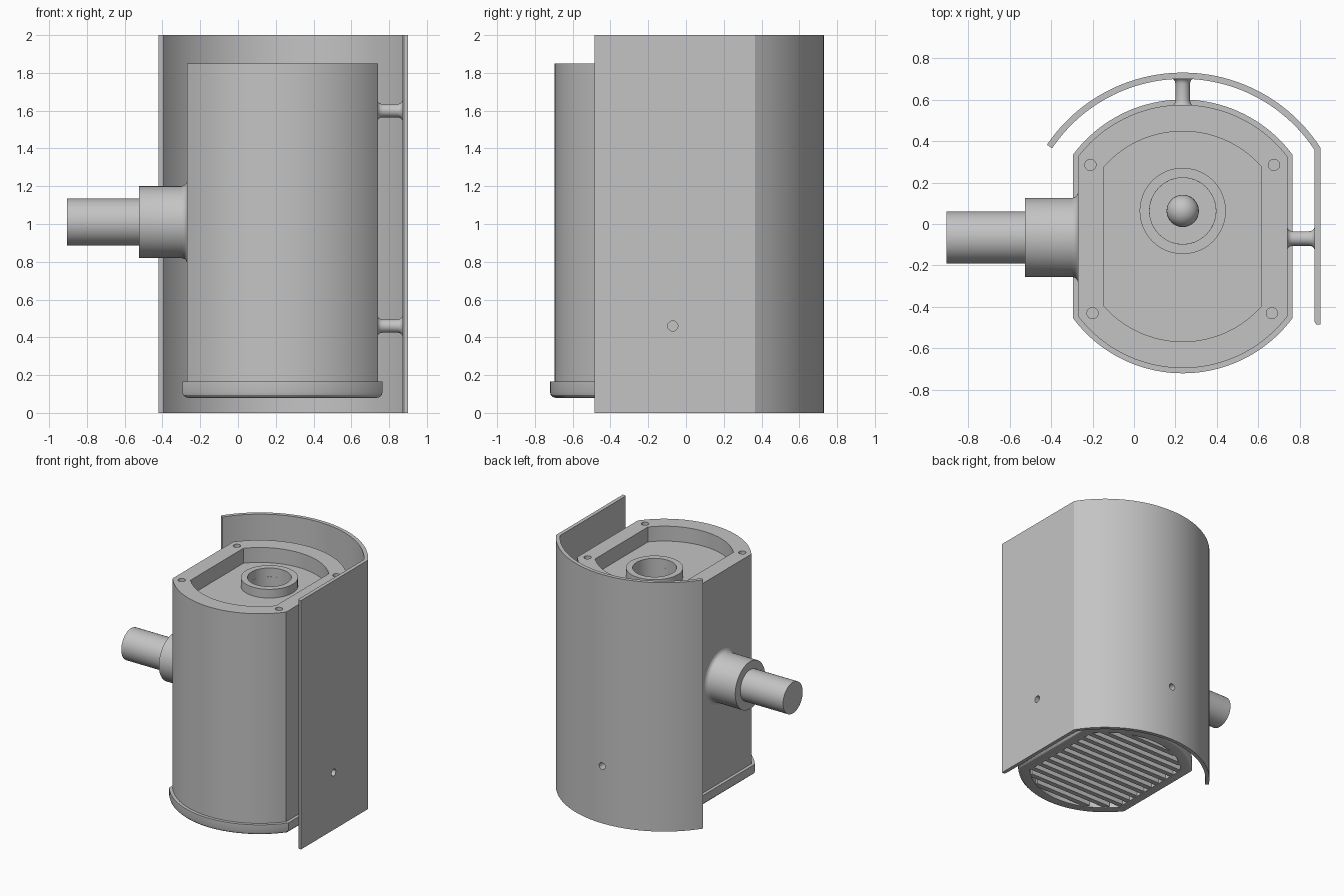
import bpy, bmesh
from math import acos, asin, sqrt, pi, radians, cos, sin
from mathutils import Vector

cube = bpy.data.objects.get("Cube")
if cube:
    bpy.data.objects.remove(cube, do_unlink=True)

grey = bpy.data.materials.new("cast grey")
grey.use_nodes = True
grey.diffuse_color = (0.55, 0.55, 0.55, 1)
grey.node_tree.nodes["Principled BSDF"].inputs["Base Color"].default_value = (0.55, 0.55, 0.55, 1)

CX, CY = 0.235, -0.06          # axis shared by housing and shield
TOP, FLOOR = 1.85, 1.73        # housing top and recess floor
PIN_Z = (0.46, 1.6)


def finish(name, bm):
    bmesh.ops.recalc_face_normals(bm, faces=bm.faces)
    mesh = bpy.data.meshes.new(name)
    bm.to_mesh(mesh)
    bm.free()
    mesh.materials.append(grey)
    obj = bpy.data.objects.new(name, mesh)
    bpy.context.collection.objects.link(obj)
    return obj


def loft(name, rings):
    """Solid through a list of equal-length rings, capped at both ends."""
    bm = bmesh.new()
    rows = [[bm.verts.new(p) for p in ring] for ring in rings]
    n = len(rows[0])
    for a, b in zip(rows, rows[1:]):
        for i in range(n):
            j = (i + 1) % n
            bm.faces.new((a[i], a[j], b[j], b[i]))
    bm.faces.new(rows[0])
    bm.faces.new(rows[-1])
    return finish(name, bm)


def outline(half, radius, z, steps=40):
    """Circle with two flat sides at x = +-half."""
    a = acos(half / radius)
    angles = [a + (pi - 2 * a) * i / steps for i in range(steps + 1)]
    angles += [t + pi for t in angles]
    return [(CX + radius * cos(t), CY + radius * sin(t), z) for t in angles]


def flat_drum(name, half, radius, levels):
    return loft(name, [outline(half - d, radius - d, z) for z, d in levels])


def lathe(name, origin, direction, profile, steps=48):
    """Turn (radius, distance) points about an axis."""
    bm = bmesh.new()
    verts = [bm.verts.new((r, 0, t)) for r, t in profile]
    edges = [bm.edges.new(pair) for pair in zip(verts, verts[1:])]
    bmesh.ops.spin(bm, geom=verts + edges, cent=(0, 0, 0), axis=(0, 0, 1),
                   angle=2 * pi, steps=steps)
    bmesh.ops.remove_doubles(bm, verts=bm.verts, dist=1e-5)
    turn = Vector(direction).to_track_quat('Z', 'Y').to_matrix()
    for v in bm.verts:
        v.co = turn @ v.co + Vector(origin)
    return finish(name, bm)


def rod(name, origin, direction, r, length):
    return lathe(name, origin, direction, [(0, 0), (r, 0), (r, length), (0, length)], 32)


def cut(obj, cutters):
    bpy.context.view_layer.objects.active = obj
    for c in cutters:
        c.hide_render = True
        mod = obj.modifiers.new("cut", 'BOOLEAN')
        mod.operation, mod.solver, mod.object = 'DIFFERENCE', 'EXACT', c
        bpy.ops.object.modifier_apply(modifier=mod.name)
        bpy.data.objects.remove(c, do_unlink=True)


parts = []

# Housing: top recess, bore, screw holes and a cavity above the grille
PORT = (CX, 0.063)
housing = flat_drum("housing", 0.505, 0.635, [(0.15, 0), (TOP, 0)])
cutters = [
    flat_drum("recess_cutter", 0.38, 0.507, [(FLOOR, 0), (2.0, 0)]),
    rod("bore_cutter", (*PORT, 1.35), (0, 0, 1), 0.16, 0.6),
    flat_drum("cavity_cutter", 0.44, 0.57, [(0, 0), (0.3, 0)]),
]
for x, y in ((-0.21, 0.285), (0.675, 0.285), (-0.2, -0.43), (0.665, -0.43)):
    cutters.append(rod("screw_cutter", (x, y, 1.73), (0, 0, 1), 0.027, 0.3))
cut(housing, cutters)
parts.append(housing)

# Base flange with a rounded lower edge
flange = flat_drum("base_flange", 0.53, 0.66,
                   [(0.08, 0.03), (0.084, 0.015), (0.095, 0.004), (0.11, 0), (0.165, 0)])
cut(flange, [flat_drum("opening_cutter", 0.44, 0.57, [(0, 0), (0.3, 0)])])
parts.append(flange)

# Grille bars across the base opening
for i in range(-6, 7):
    y = i * 0.085
    h = min(0.44, sqrt(0.57 ** 2 - y ** 2)) + 0.005
    ring = [(CX - h, CY + y - 0.02), (CX + h, CY + y - 0.02),
            (CX + h, CY + y + 0.02), (CX - h, CY + y + 0.02)]
    parts.append(loft("grille_bar", [[(*p, z) for p in ring] for z in (0.085, 0.14)]))

# Top port collar and the ball at the bottom of its bore
parts.append(lathe("port_collar", (*PORT, FLOOR - 0.01), (0, 0, 1),
                   [(0.16, 0), (0.208, 0), (0.208, 0.08), (0.16, 0.08), (0.16, 0)]))
parts.append(lathe("port_ball", (*PORT, 1.41), (0, 0, 1),
                   [(0.078 * sin(pi * i / 16), -0.078 * cos(pi * i / 16)) for i in range(17)], 32))

# Stepped side shaft with a fillet at the housing
parts.append(lathe("side_shaft", (-0.26, -0.065, 1.01), (-1, 0, 0),
                   [(0, 0), (0.215, 0), (0.215, 0.01), (0.203, 0.015), (0.195, 0.023), (0.19, 0.04),
                    (0.19, 0.265), (0.125, 0.265), (0.125, 0.645), (0, 0.645)], 64))

# Curved shield that runs into a flat side plate
R_OUT, R_IN, END = 0.79, 0.76, radians(146)
pairs = [((0.9, -0.485), (0.88, -0.485)), ((0.9, -0.475), (0.872, -0.475)),
         ((0.9, -0.46), (0.87, -0.46))]
a_out, a_in = acos(0.665 / R_OUT), acos(0.635 / R_IN)
for i in range(61):
    pair = []
    for r, a in ((R_OUT, a_out), (R_IN, a_in)):
        t = a + (END - a) * i / 60
        pair.append((CX + r * cos(t), CY + r * sin(t)))
    pairs.append(pair)
shield = loft("shield", [[(*o, 0), (*n, 0), (*n, 2), (*o, 2)] for o, n in pairs])
cut(shield, [rod("pin_hole_cutter", p, d, 0.027, 0.3) for z in PIN_Z
             for p, d in (((0.8, -0.07, z), (1, 0, 0)), ((CX, 0.6, z), (0, 1, 0)))])
parts.append(shield)

# Hollow flared standoffs between housing and shield
L = 0.132
flare = [(0.052, 0), (0.042, 0.007), (0.037, 0.016), (0.035, 0.028)]
profile = [(0, 0)] + flare + [(r, L - t) for r, t in reversed(flare)]
profile += [(0.027, L), (0.027, 0.02), (0, 0.02)]
for z in PIN_Z:
    parts.append(lathe("side_standoff", (0.739, -0.07, z), (1, 0, 0), profile, 32))
    parts.append(lathe("rear_standoff", (CX, 0.57, z), (0, 1, 0), profile, 32))

# Smooth curved surfaces, keep edges sharp
bpy.ops.object.select_all(action='DESELECT')
for p in parts:
    p.select_set(True)
bpy.context.view_layer.objects.active = parts[0]
bpy.ops.object.shade_smooth_by_angle(angle=radians(30))
